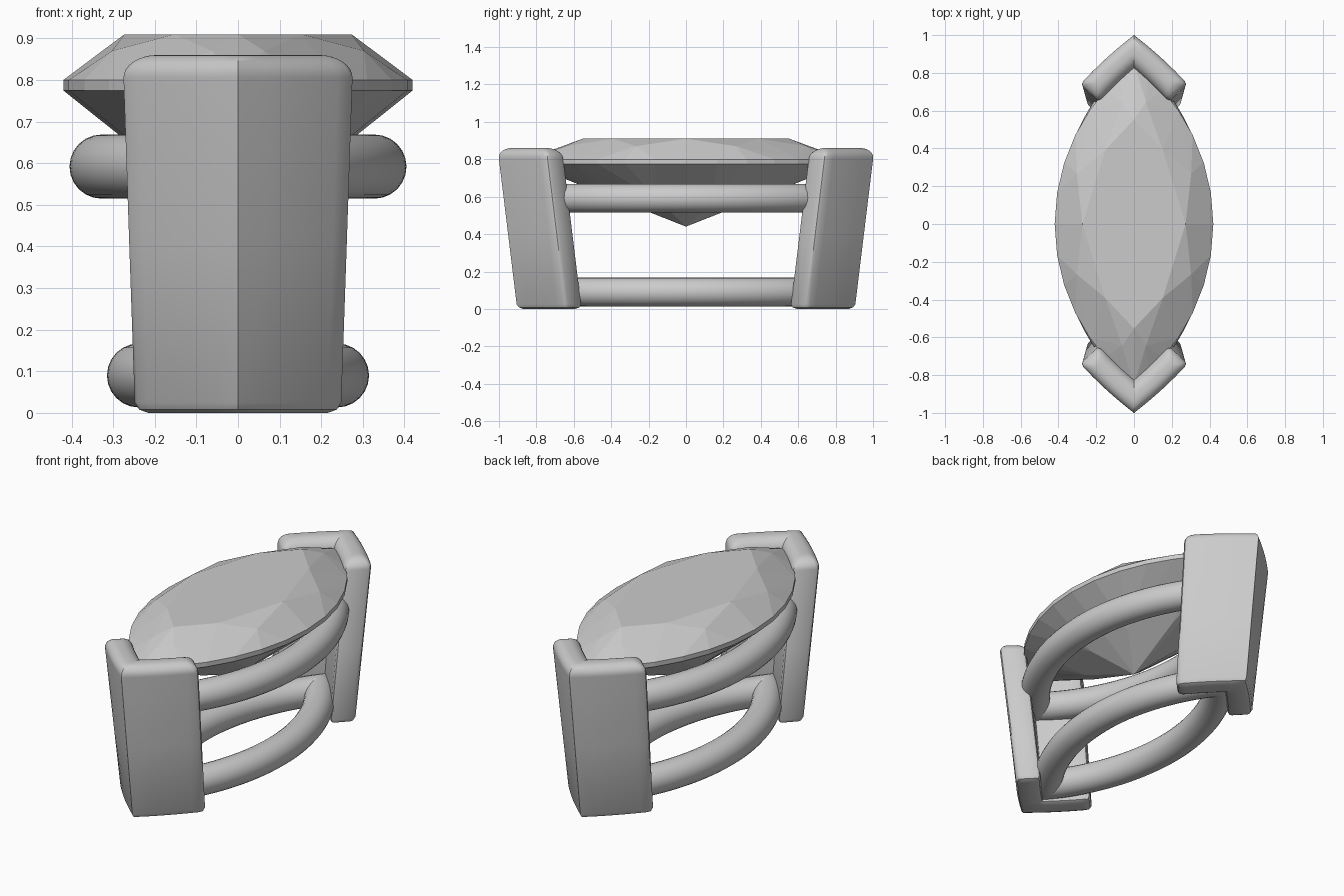
import bpy, bmesh
from math import sin, cos, pi, sqrt, hypot, radians

if "Cube" in bpy.data.objects:
    bpy.data.objects.remove(bpy.data.objects["Cube"])


def finish(name, bm, smooth=None):
    bmesh.ops.recalc_face_normals(bm, faces=bm.faces)
    me = bpy.data.meshes.new(name)
    bm.to_mesh(me)
    bm.free()
    ob = bpy.data.objects.new(name, me)
    bpy.context.collection.objects.link(ob)
    if smooth:
        bpy.ops.object.select_all(action='DESELECT')
        bpy.context.view_layer.objects.active = ob
        ob.select_set(True)
        bpy.ops.object.shade_smooth_by_angle(angle=radians(smooth))
    return ob


def skin(bm, rings, closed=False):
    """Quads between successive closed vertex rings."""
    n = len(rings[0])
    for i in range(len(rings) if closed else len(rings) - 1):
        a, b = rings[i], rings[(i + 1) % len(rings)]
        for k in range(n):
            m = (k + 1) % n
            bm.faces.new((a[k], a[m], b[m], b[k]))


def marquise(a, length, y):
    """x of a pointed-oval outline at y."""
    r = (length ** 2 + a ** 2) / (2 * a)
    return max(0.0, sqrt(max(0, r * r - y * y)) - (r - a))


# Marquise-cut stone: hull of table, star points, girdle, pavilion and culet
def stone():
    A, L = 0.42, 0.85
    bm = bmesh.new()

    def ring(count, offset, scale, z):
        for k in range(count):
            t = 2 * pi * (k + offset) / count
            y = L * sin(t)
            x = marquise(A, L, y) * (1 if cos(t) >= 0 else -1)
            bm.verts.new((x * scale, y * scale, z))

    ring(8, 0, 0.65, 0.91)
    ring(8, 0.5, 0.82, 0.87)
    ring(32, 0, 1.0, 0.80)
    ring(32, 0, 1.0, 0.775)
    ring(8, 0.5, 0.45, 0.58)
    bm.verts.new((0, 0, 0.44))
    bmesh.ops.remove_doubles(bm, verts=bm.verts, dist=1e-4)
    res = bmesh.ops.convex_hull(bm, input=bm.verts)
    junk = [v for v in res["geom_interior"] if isinstance(v, bmesh.types.BMVert)]
    bmesh.ops.delete(bm, geom=junk, context='VERTS')
    bmesh.ops.dissolve_limit(bm, angle_limit=radians(1), verts=bm.verts, edges=bm.edges)
    finish("marquise_stone", bm)


# Pointed-oval rail with round section and mitred tips
def rail(name, a, length, z, rad, n=24, sides=24):
    bm = bmesh.new()
    r = (length ** 2 + a ** 2) / (2 * a)
    rings = []
    for side in (1, -1):
        for k in range(2 * n):
            y = side * length * (k / n - 1)
            x = side * marquise(a, length, y)
            nx, ny = side * (abs(x) + r - a) / r, y / r
            if k == 0:
                nx, ny = 0, (1 if y > 0 else -1) * r / length
            ring = []
            for s in range(sides):
                t = 2 * pi * s / sides
                o = rad * cos(t)
                ring.append(bm.verts.new((x + nx * o, y + ny * o, z + rad * sin(t))))
            rings.append(ring)
    skin(bm, rings, closed=True)
    finish(name, bm, 40)


# V-shaped claw, leaning outward, with a rounded top
def claw(name, sign):
    bm = bmesh.new()
    H, N = 0.068, 8

    def section(z, inset):
        end = 1 - inset / 0.32
        half = [(end - 0.07) * j / N for j in range(N + 1)]
        stations = [(u, 1.0) for u in half] + [(end - 0.02, 0.9), (end, 0.7)]
        stations = [(-u, f) for u, f in reversed(stations[1:])] + stations
        outer, inner = [], []
        for u, f in stations:
            w = abs(u)
            cx, cy = 0.235 * u, 0.913 - 0.22 * w + 0.032 * w * (1 - w)
            slope = -0.22 + 0.032 * (1 - 2 * w)
            l = hypot(slope, 0.235)
            nx, ny = -slope / l * (1 if u > 0 else -1), 0.235 / l
            if u == 0:
                nx, ny = 0, 1 / ny
            h = (H - inset) * f
            for lst, d in ((outer, h), (inner, -h)):
                lst.append(bm.verts.new(((cx + nx * d) * (0.9 + 0.125 * z),
                                         sign * (cy + ny * d + 0.122 * (z - 0.8)), z)))
        return outer, inner

    layers = [(0, 0.025), (0.008, 0.008), (0.025, 0), (0.4, 0)]
    layers += [(0.805 + 0.055 * sin(t), 0.06 * (1 - cos(t)))
               for t in [pi / 2 * i / 8 for i in range(9)]]
    secs = [section(*l) for l in layers]
    skin(bm, [o + i[::-1] for o, i in secs])
    for o, i in (secs[0], secs[-1]):
        for k in range(len(o) - 1):
            bm.faces.new((o[k], o[k + 1], i[k + 1], i[k]))
    finish(name, bm, 35)


stone()
rail("upper_rail", 0.328, 0.79, 0.592, 0.077)
rail("lower_rail", 0.238, 0.70, 0.09, 0.077)
claw("front_claw", -1)
claw("back_claw", 1)
